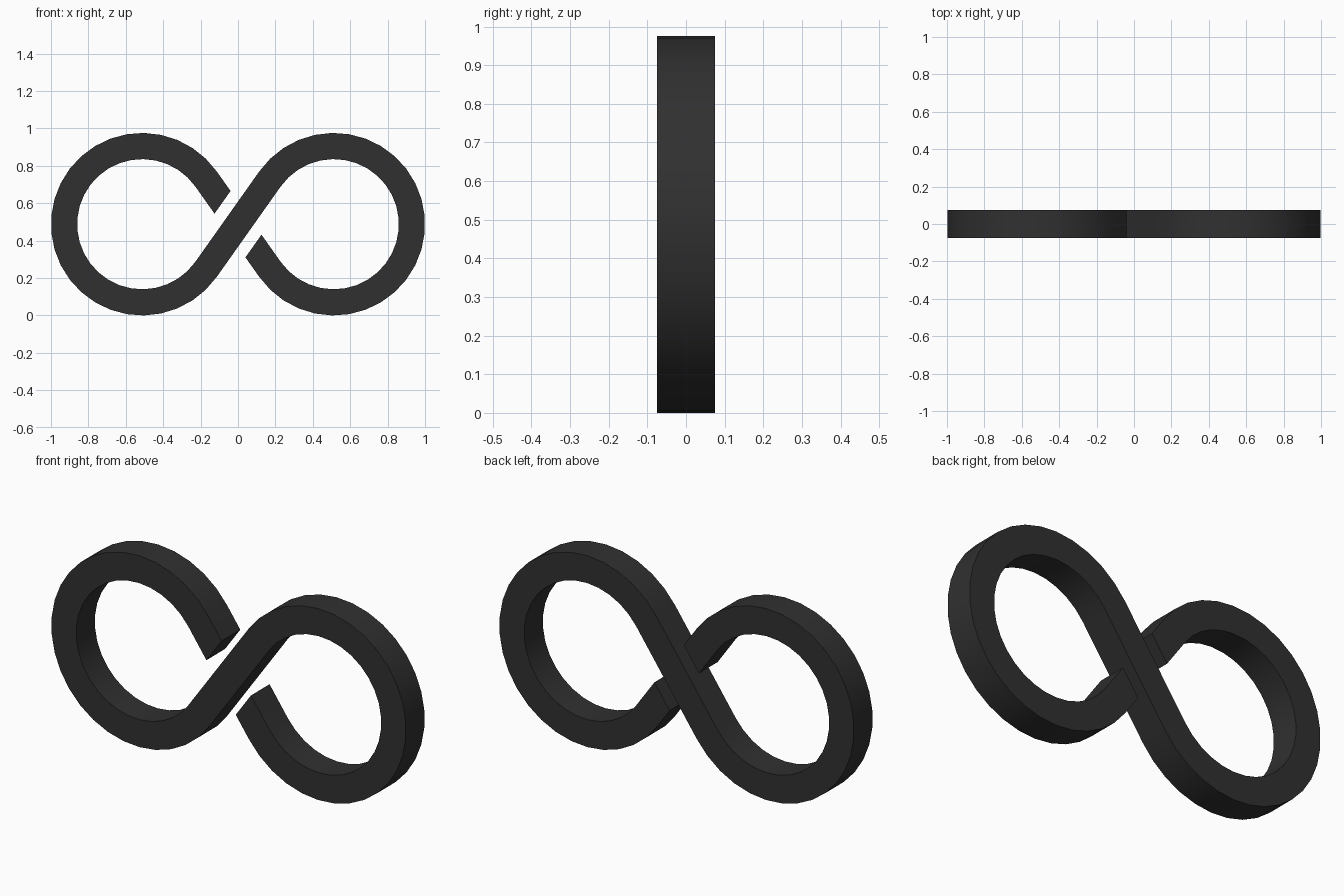
import bpy
import math
from mathutils import Vector

cube = bpy.data.objects.get("Cube")
if cube:
    bpy.data.objects.remove(cube, do_unlink=True)

CENTRE_X, RADIUS, HALF_BAND, HALF_DEPTH = 0.512, 0.418, 0.07, 0.075
MID_Z = RADIUS + HALF_BAND
GAP = 0.135          # distance of each cut end from the crossing band's centre line
STEPS = 27           # segments round each loop

# Crossing tangent shared by both loops
slope = math.asin(RADIUS / CENTRE_X)
along = Vector((math.cos(slope), math.sin(slope)))


def loop_rails():
    """Pairs of outer and inner points, from the cut end round to the crossing."""
    pairs = []
    # Cut end, mitred parallel to the crossing band
    reach = GAP / math.sin(2 * slope)
    end = Vector((-along.x, along.y)) * reach
    mitre = along * (HALF_BAND / math.sin(2 * slope))
    pairs.append((end + mitre, end - mitre))
    # Round loop
    start = math.pi / 2 - slope
    sweep = 2 * math.pi - 2 * start
    for i in range(STEPS + 1):
        a = start + sweep * i / STEPS
        ray = Vector((math.cos(a), math.sin(a)))
        hub = Vector((-CENTRE_X, 0))
        pairs.append((hub + ray * (RADIUS + HALF_BAND),
                      hub + ray * (RADIUS - HALF_BAND)))
    return pairs


# The second loop is the first one turned half way round; its sides swap
left = loop_rails()
right = [(-inner, -outer) for outer, inner in reversed(left)]
rails = left + right

# Four corners for every station along the band
verts = []
for outer, inner in rails:
    for p, y in ((outer, -1), (inner, -1), (inner, 1), (outer, 1)):
        verts.append((p.x, y * HALF_DEPTH, p.y + MID_Z))

faces = []
for s in range(len(rails) - 1):
    a, b = 4 * s, 4 * s + 4
    for k in range(4):
        n = (k + 1) % 4
        faces.append((a + k, b + k, b + n, a + n))
last = 4 * (len(rails) - 1)
faces.append((0, 1, 2, 3))
faces.append((last + 3, last + 2, last + 1, last))

mesh = bpy.data.meshes.new("infinity_band")
mesh.from_pydata(verts, [], faces)
mesh.update()
band = bpy.data.objects.new("infinity_band", mesh)
bpy.context.collection.objects.link(band)

# Colour
charcoal = bpy.data.materials.new("charcoal")
charcoal.use_nodes = True
colour = (0.03, 0.03, 0.03, 1)
charcoal.diffuse_color = colour
charcoal.node_tree.nodes["Principled BSDF"].inputs["Base Color"].default_value = colour
mesh.materials.append(charcoal)

# Consistent outward faces, smooth curves with crisp edges
bpy.ops.object.select_all(action='DESELECT')
band.select_set(True)
bpy.context.view_layer.objects.active = band
bpy.ops.object.mode_set(mode='EDIT')
bpy.ops.mesh.select_all(action='SELECT')
bpy.ops.mesh.normals_make_consistent(inside=False)
bpy.ops.object.mode_set(mode='OBJECT')
bpy.ops.object.shade_smooth_by_angle(angle=math.radians(30))
